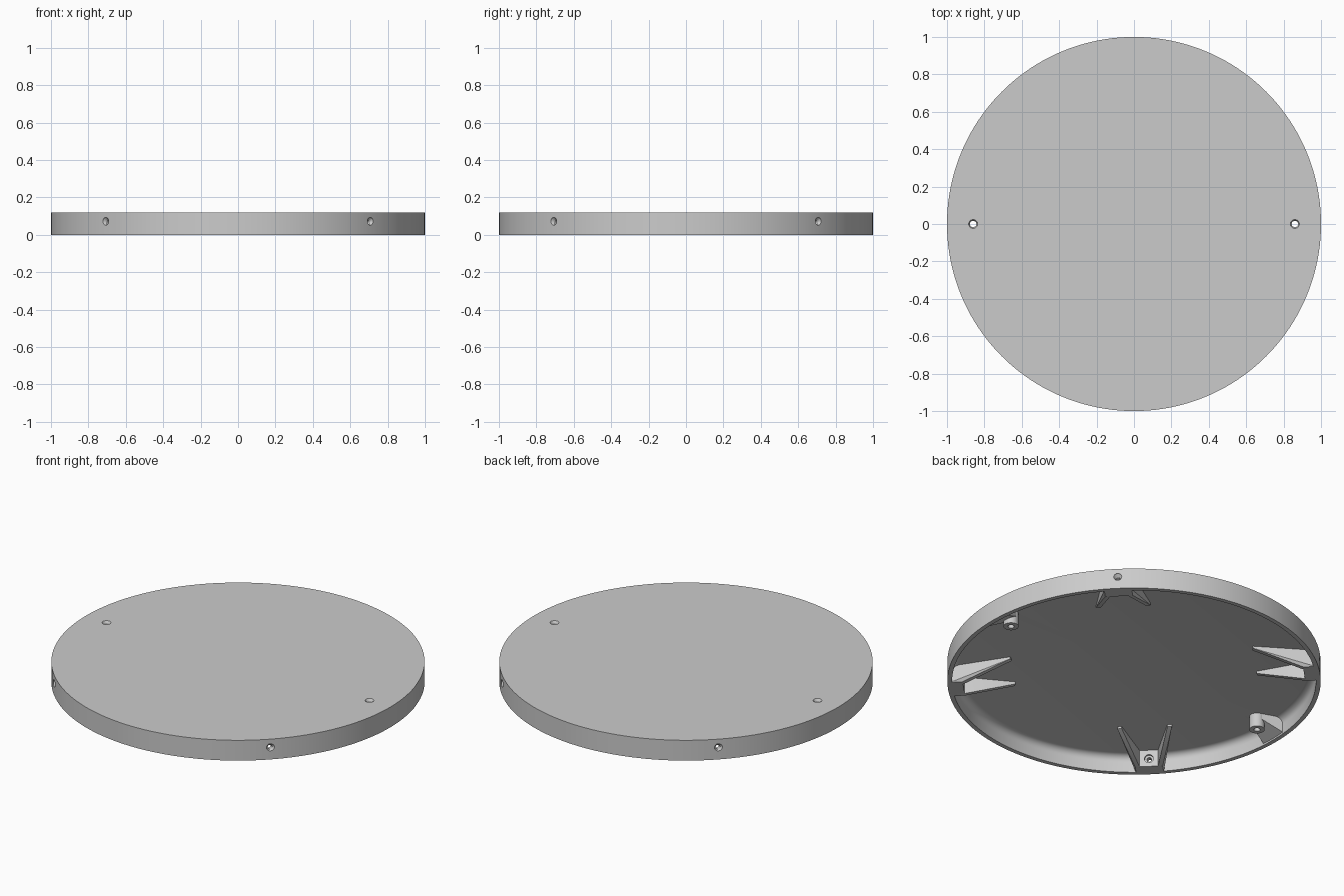
import bpy, bmesh, math
from mathutils import Vector, Matrix

if "Cube" in bpy.data.objects:
    bpy.data.objects.remove(bpy.data.objects["Cube"], do_unlink=True)

H = 0.12        # overall height
FLOOR = 0.1     # underside of the top plate
WALL = 0.975    # inner radius of the rim

grey = bpy.data.materials.new("plain grey")
grey.use_nodes = True
grey.diffuse_color = (0.6, 0.6, 0.6, 1)
grey.node_tree.nodes["Principled BSDF"].inputs["Base Color"].default_value = (0.6, 0.6, 0.6, 1)


def finish(name, bm, matrix=None):
    """Turn a bmesh into a named object."""
    bmesh.ops.remove_doubles(bm, verts=bm.verts, dist=1e-5)
    bmesh.ops.recalc_face_normals(bm, faces=bm.faces)
    if matrix:
        bm.transform(matrix)
    mesh = bpy.data.meshes.new(name)
    bm.to_mesh(mesh)
    bm.free()
    mesh.materials.append(grey)
    ob = bpy.data.objects.new(name, mesh)
    bpy.context.collection.objects.link(ob)
    return ob


def lathe(name, profile, steps, matrix=None):
    """Spin a radius/height profile about z."""
    bm = bmesh.new()
    vs = [bm.verts.new((r, 0, z)) for r, z in profile]
    es = [bm.edges.new(p) for p in zip(vs, vs[1:])]
    bmesh.ops.spin(bm, geom=vs + es, cent=(0, 0, 0), axis=(0, 0, 1),
                   angle=math.tau, steps=steps, use_merge=True)
    return finish(name, bm, matrix)


def hull(name, points, matrix=None):
    """Convex solid around a few points."""
    bm = bmesh.new()
    for p in points:
        bm.verts.new(p)
    bmesh.ops.convex_hull(bm, input=bm.verts)
    return finish(name, bm, matrix)


def cut(ob, cutters):
    """Subtract the cutters and bake the result."""
    for c in cutters:
        c.hide_render = True
        mod = ob.modifiers.new("hole", 'BOOLEAN')
        mod.operation = 'DIFFERENCE'
        mod.solver = 'EXACT'
        mod.object = c
    dg = bpy.context.evaluated_depsgraph_get()
    baked = bpy.data.meshes.new_from_object(ob.evaluated_get(dg))
    ob.modifiers.clear()
    ob.data = baked


def turn(angle):
    return Matrix.Rotation(angle, 4, 'Z')


# Shell: top plate and thin rim with a rounded inner corner
FILLET = 0.04
corner = [(WALL - FILLET + FILLET * math.cos(a), FLOOR - FILLET + FILLET * math.sin(a))
          for a in (math.radians(15 * i) for i in range(7))]
shell = lathe("cover_shell", [(0, H), (1, H), (1, 0), (WALL, 0)] + corner + [(0, FLOOR)], 160)

sides = [("left", 0), ("right", math.pi)]
corners = [(n, math.radians(45 + 90 * i)) for i, n in
           enumerate(("back_left", "back_right", "front_right", "front_left"))]
parts, cutters = [shell], []

# Side screw mounts: block on the rim plus two splayed tapering gussets
TOP = FLOOR + 0.008
for name, angle in corners:
    m = turn(angle)
    block = hull(name + "_screw_block",
                 [(r, s * 0.07, z) for r in (0.915, 0.985) for s in (-1, 1) for z in (0, TOP)], m)
    hole_dir = Vector((1, 0, 0.25)).normalized()
    tilt = Matrix.Translation((1, 0, 0.07)) @ hole_dir.to_track_quat('Z', 'Y').to_matrix().to_4x4()
    hole = lathe(name + "_screw_cutter",
                 [(0, -0.2), (0.024, -0.2), (0.024, -0.065), (0.012, -0.065),
                  (0.012, -0.016), (0.022, 0), (0.022, 0.05), (0, 0.05)], 24, m @ tilt)
    cutters.append(hole)
    cut(block, [hole])
    parts.append(block)
    for side, s in (("a", 1), ("b", -1)):
        outer, tip = Vector((0.915, s * 0.062, 0)), Vector((0.65, s * 0.135, 0))
        across = (outer - tip).cross(Vector((0, 0, 1))).normalized() * 0.012
        back = Vector((0.98, s * 0.062, 0))
        pts = []
        for w in (across, -across):
            for p, low in ((tip, FLOOR - 0.012), (outer, 0), (back, 0)):
                pts += [p + w + Vector((0, 0, low)), p + w + Vector((0, 0, TOP))]
        parts.append(hull(name + "_gusset_" + side, pts, m))

# Vertical screw bosses, each backed by a flared sloping web to the rim
for name, angle in sides:
    m = turn(angle)
    at = m @ Matrix.Translation((0.86, 0, 0))
    hole = lathe(name + "_boss_cutter",
                 [(0, -0.05), (0.017, -0.05), (0.017, H - 0.012),
                  (0.024, H), (0.024, H + 0.05), (0, H + 0.05)], 32, at)
    cutters.append(hole)
    boss = lathe(name + "_screw_boss", [(0, 0.02), (0.041, 0.02), (0.041, TOP), (0, TOP)], 32, at)
    web = hull(name + "_boss_web",
               [(r, s * w, z) for r, w, low in ((0.86, 0.043, 0.065), (0.985, 0.085, 0.005))
                for s in (-1, 1) for z in (low, TOP)], m)
    cut(boss, [hole])
    cut(web, [hole])
    parts += [boss, web]

# Open the holes through the shell, then discard the cutters
cut(shell, cutters)
for c in cutters:
    bpy.data.objects.remove(c, do_unlink=True)

# Smooth the curved faces, keep the edges crisp
bpy.ops.object.select_all(action='DESELECT')
for ob in parts:
    ob.select_set(True)
bpy.context.view_layer.objects.active = shell
bpy.ops.object.shade_smooth_by_angle(angle=math.radians(30))
